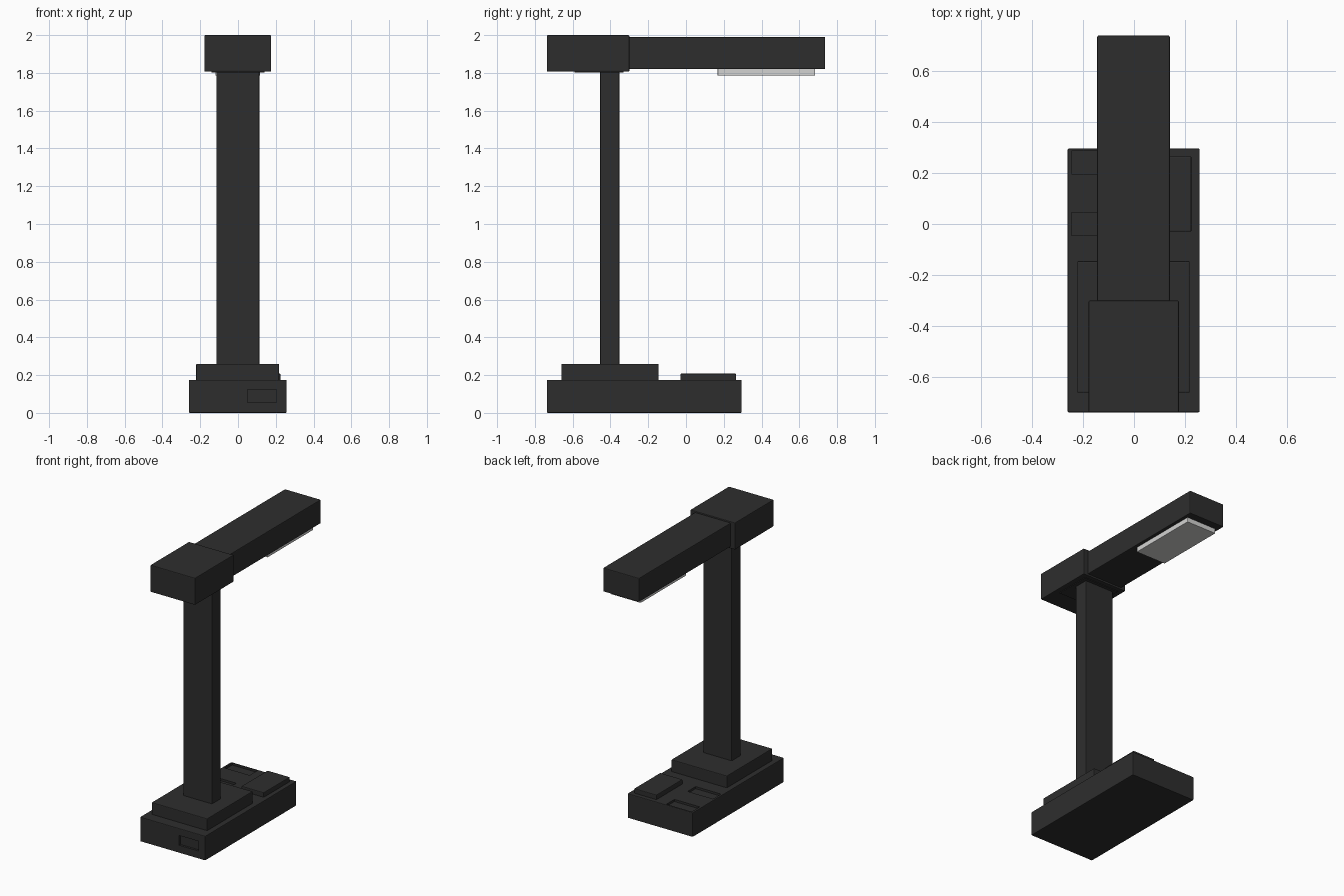
import bpy
import bmesh
from mathutils import Vector

old = bpy.data.objects.get("Cube")
if old:
    bpy.data.objects.remove(old, do_unlink=True)


def material(name, rgb):
    m = bpy.data.materials.new(name)
    m.use_nodes = True
    color = (*rgb, 1.0)
    m.diffuse_color = color
    m.node_tree.nodes["Principled BSDF"].inputs["Base Color"].default_value = color
    return m


charcoal = material("charcoal", (0.027, 0.027, 0.027))
pale_grey = material("pale_grey", (0.65, 0.65, 0.64))


def box(name, low, high, mat=charcoal, bevel=0.005):
    """Box between two corners, with slightly softened edges."""
    low, high = Vector(low), Vector(high)
    mesh = bpy.data.meshes.new(name)
    bm = bmesh.new()
    bmesh.ops.create_cube(bm, size=1)
    for v in bm.verts:
        v.co = (low + high) / 2 + v.co * (high - low)
    bm.to_mesh(mesh)
    bm.free()
    mesh.materials.append(mat)
    obj = bpy.data.objects.new(name, mesh)
    bpy.context.collection.objects.link(obj)
    if bevel:
        mod = obj.modifiers.new("soft_edges", "BEVEL")
        mod.width = bevel
        mod.segments = 2
    return obj


def recess(target, name, low, high):
    """Sink a rectangular pocket into the target."""
    cutter = box(name, low, high, bevel=0)
    cutter.hide_render = True
    cutter.hide_set(True)
    cutter.display_type = "WIRE"
    mod = target.modifiers.new(name, "BOOLEAN")
    mod.operation = "DIFFERENCE"
    mod.solver = "EXACT"
    mod.object = cutter


# Base with a front port and two top sockets
base = box("base", (-0.26, -0.737, 0), (0.257, 0.295, 0.175))
recess(base, "front_port_cutter", (0.05, -0.8, 0.055), (0.205, -0.722, 0.125))
for i, y in enumerate((0.0, 0.24)):
    recess(base, f"socket_cutter_{i}", (-0.245, y - 0.045, 0.16), (-0.045, y + 0.045, 0.25))

# Raised control pad and stepped plinth
box("control_pad", (0.048, -0.03, 0.165), (0.225, 0.265, 0.208))
box("plinth", (-0.222, -0.66, 0.165), (0.218, -0.145, 0.26))

# Upright column and the head block that carries the arm
box("column", (-0.115, -0.455, 0.25), (0.113, -0.353, 1.82))
box("head_block", (-0.178, -0.737, 1.807), (0.176, -0.3, 2.0))
box("head_underplate", (-0.14, -0.59, 1.802), (0.14, -0.33, 1.811), bevel=0.002)

# Horizontal arm with the light panel underneath
box("arm", (-0.144, -0.4, 1.82), (0.14, 0.737, 1.99))
box("light_panel", (-0.12, 0.167, 1.786), (0.117, 0.683, 1.825), pale_grey, 0.004)
